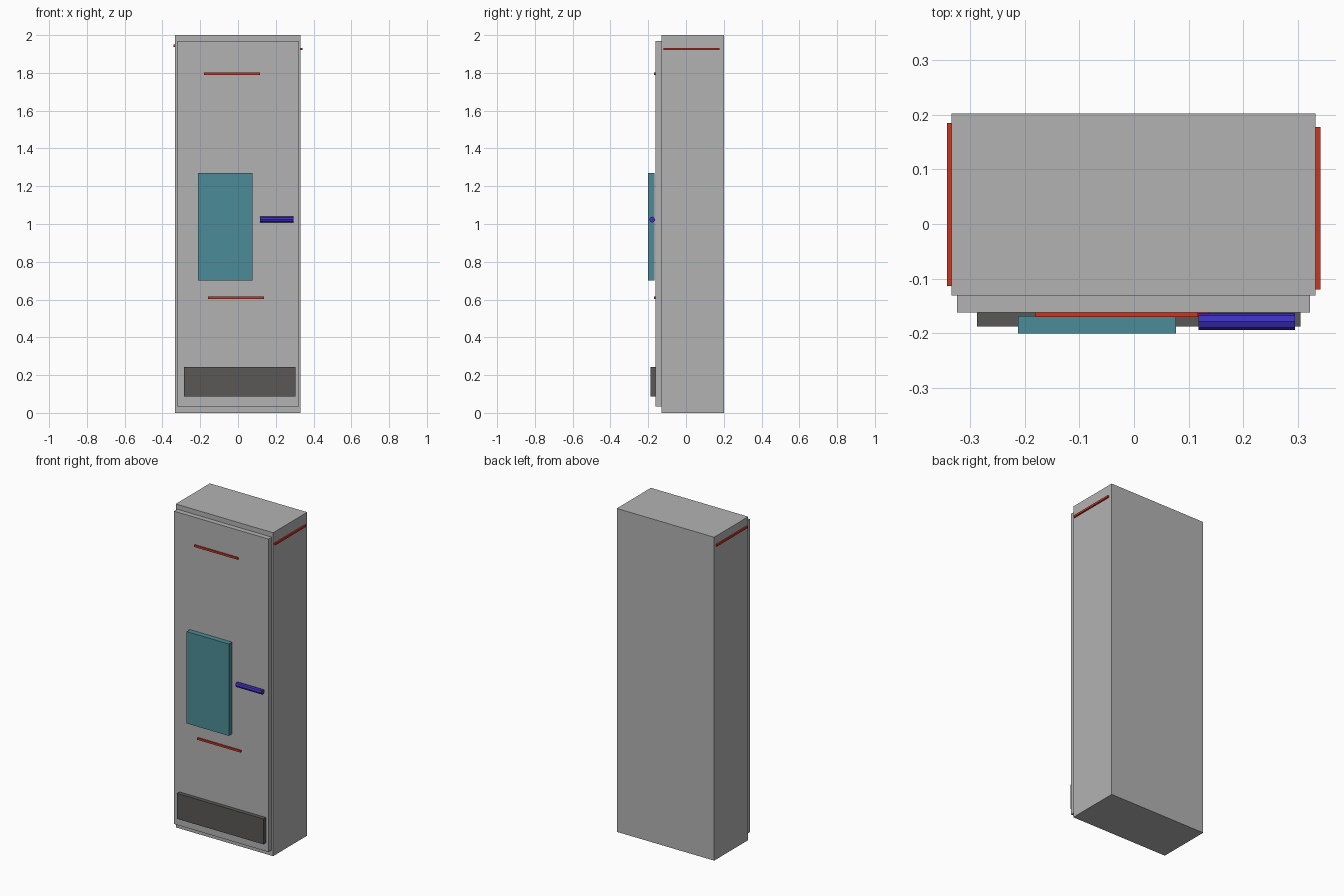
import bpy
import math

if "Cube" in bpy.data.objects:
    bpy.data.objects.remove(bpy.data.objects["Cube"])


def material(name, rgb):
    m = bpy.data.materials.new(name)
    m.diffuse_color = (*rgb, 1)
    m.use_nodes = True
    m.node_tree.nodes["Principled BSDF"].inputs["Base Color"].default_value = m.diffuse_color
    return m


GREY = material("light grey", (0.45, 0.45, 0.45))
DARK = material("dark grey", (0.10, 0.098, 0.093))
TEAL = material("teal", (0.07, 0.26, 0.31))
RED = material("red", (0.60, 0.035, 0.015))
BLUE = material("blue", (0.05, 0.03, 0.50))


def box(name, x, y, z, mat):
    """Box spanning the given (low, high) ranges."""
    spans = (x, y, z)
    bpy.ops.mesh.primitive_cube_add(size=1, location=[(a + b) / 2 for a, b in spans])
    ob = bpy.context.object
    ob.name = name
    ob.scale = [b - a for a, b in spans]
    bpy.ops.object.transform_apply(location=False, rotation=False, scale=True)
    ob.data.materials.append(mat)
    return ob


# Cabinet body and door
box("cabinet_body", (-0.334, 0.332), (-0.131, 0.202), (0, 2), GREY)
box("door", (-0.324, 0.322), (-0.162, -0.131), (0.035, 1.97), GREY)

# Door fittings: control panel and lower vent
box("control_panel", (-0.212, 0.077), (-0.2, -0.168), (0.702, 1.27), TEAL)
box("vent", (-0.287, 0.304), (-0.187, -0.162), (0.087, 0.244), DARK)

# Thin red strips on the door
for name, x0, z in (("upper_strip", -0.181, 1.796), ("lower_strip", -0.160, 0.609)):
    box(name, (x0, x0 + 0.297), (-0.170, -0.162), (z - 0.006, z + 0.006), RED)

# Thin red strips on both sides near the top
box("left_strip", (-0.342, -0.334), (-0.113, 0.185), (1.938, 1.950), RED)
box("right_strip", (0.332, 0.341), (-0.120, 0.177), (1.921, 1.933), RED)

# Eight-sided horizontal handle bar
bpy.ops.mesh.primitive_cylinder_add(vertices=8, radius=0.0155, depth=0.177,
                                    location=(0.206, -0.1785, 1.023),
                                    rotation=(0, math.pi / 2, 0))
handle = bpy.context.object
handle.name = "handle"
handle.data.materials.append(BLUE)
